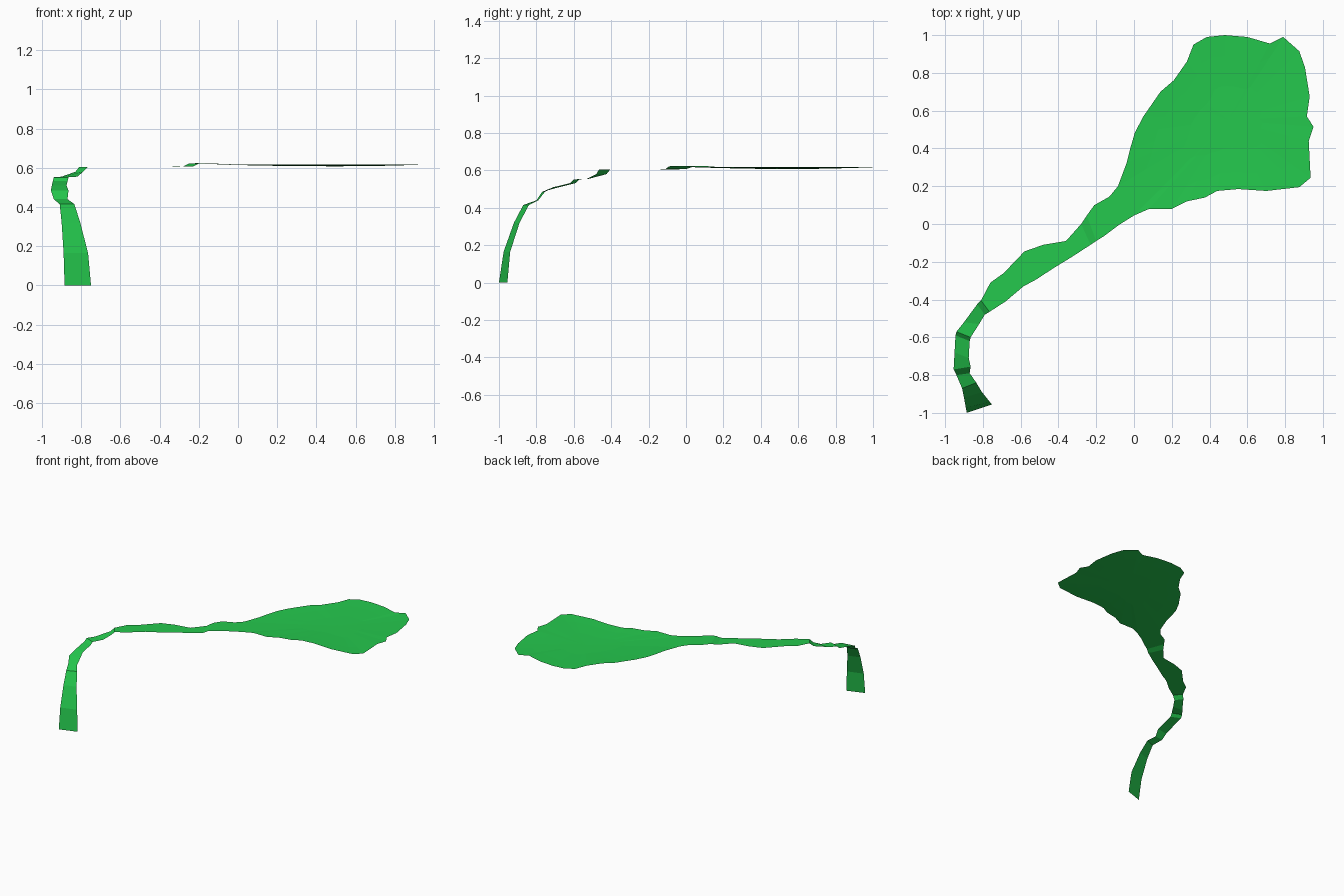
import bpy
import bmesh
from mathutils import Vector

cube = bpy.data.objects.get("Cube")
if cube:
    bpy.data.objects.remove(cube, do_unlink=True)

# One green for the whole watercourse
GREEN = (.018, .58, .075, 1)
green = bpy.data.materials.new("bright green")
green.use_nodes = True
green.diffuse_color = GREEN
green.node_tree.nodes["Principled BSDF"].inputs["Base Color"].default_value = GREEN


def finish(name, bm):
    """Turn a bmesh into a named, flat-shaded green object."""
    mesh = bpy.data.meshes.new(name)
    bm.to_mesh(mesh)
    bm.free()
    mesh.materials.append(green)
    part = bpy.data.objects.new(name, mesh)
    bpy.context.scene.collection.objects.link(part)
    return part


def ribbon(name, stations):
    """Sheet through cross-sections: left x, left y, right x, right y, height."""
    bm = bmesh.new()
    previous = None
    for left_x, left_y, right_x, right_y, height in stations:
        left = bm.verts.new((left_x, left_y, height))
        right = bm.verts.new((right_x, right_y, height))
        if previous:
            bm.faces.new((previous[0], previous[1], right, left))
        previous = (left, right)
    return finish(name, bm)


def basin(name, outline, height, centre, rings):
    """Shallow dish: shrink the outline towards a slightly lower centre."""
    bm = bmesh.new()
    middle = Vector(centre)
    edge = [Vector((x, y, height)) for x, y in outline]
    outer = [bm.verts.new(point) for point in edge]
    count = len(edge)
    for scale, drop in rings:
        inner = []
        for point in edge:
            moved = middle.lerp(point, scale)
            moved.z = height - drop
            inner.append(bm.verts.new(moved))
        for i in range(count):
            j = (i + 1) % count
            bm.faces.new((outer[i], inner[i], inner[j], outer[j]))
        outer = inner
    hub = bm.verts.new(middle)
    for i in range(count):
        bm.faces.new((outer[i], hub, outer[(i + 1) % count]))
    bmesh.ops.recalc_face_normals(bm, faces=bm.faces)
    if sum(face.normal.z for face in bm.faces) < 0:
        bmesh.ops.reverse_faces(bm, faces=bm.faces)
    return finish(name, bm)


# Steep fall from the ground up to the first ledge
foot_of_stream = (-.955, -.77, -.865, -.755, .485)
ribbon("waterfall", [
    (-.885, -1, -.75, -.955, 0),
    (-.89, -.975, -.765, -.94, .165),
    (-.9, -.92, -.805, -.89, .32),
    (-.91, -.87, -.835, -.84, .415),
    (-.94, -.8, -.87, -.79, .44),
    foot_of_stream,
])

# Small rapids stepping up to the plateau
top_of_rapids = (-.81, -.405, -.765, -.465, .605)
ribbon("rapids", [
    foot_of_stream,
    (-.95, -.68, -.875, -.71, .51),
    (-.945, -.59, -.87, -.62, .532),
    (-.94, -.57, -.865, -.6, .552),
    (-.9, -.52, -.82, -.53, .555),
    (-.83, -.425, -.79, -.48, .58),
    top_of_rapids,
])

# Level stream, ending in a low step beside the pool
pool_mouth = (-.085, .2, 0, .045, .617)
ribbon("stream", [
    top_of_rapids,
    (-.76, -.31, -.68, -.41, .605),
    (-.69, -.26, -.585, -.33, .605),
    (-.58, -.145, -.52, -.295, .605),
    (-.48, -.11, -.42, -.23, .605),
    (-.36, -.09, -.33, -.175, .605),
    (-.28, 0, -.23, -.11, .607),
    (-.25, .045, -.2, -.09, .622),
    (-.21, .1, -.16, -.065, .624),
    (-.13, .145, -.08, -.005, .62),
    pool_mouth,
])

# Wide pool with an irregular shore
shore = [
    pool_mouth[:2],
    (-.04, .32), (-.02, .4), (.005, .485), (.05, .57), (.14, .7),
    (.21, .76), (.28, .86), (.315, .95), (.385, .99), (.48, 1),
    (.6, .99), (.72, .955), (.79, .99), (.875, .915), (.905, .83),
    (.93, .675), (.915, .57), (.95, .515), (.925, .44), (.935, .245),
    (.875, .195), (.7, .175), (.55, .185), (.44, .175), (.375, .14),
    (.28, .12), (.2, .08), (.08, .08),
    pool_mouth[2:4],
]
basin("pool", shore, .617, (.5, .55, .608), [(.75, .004), (.4, .008)])
